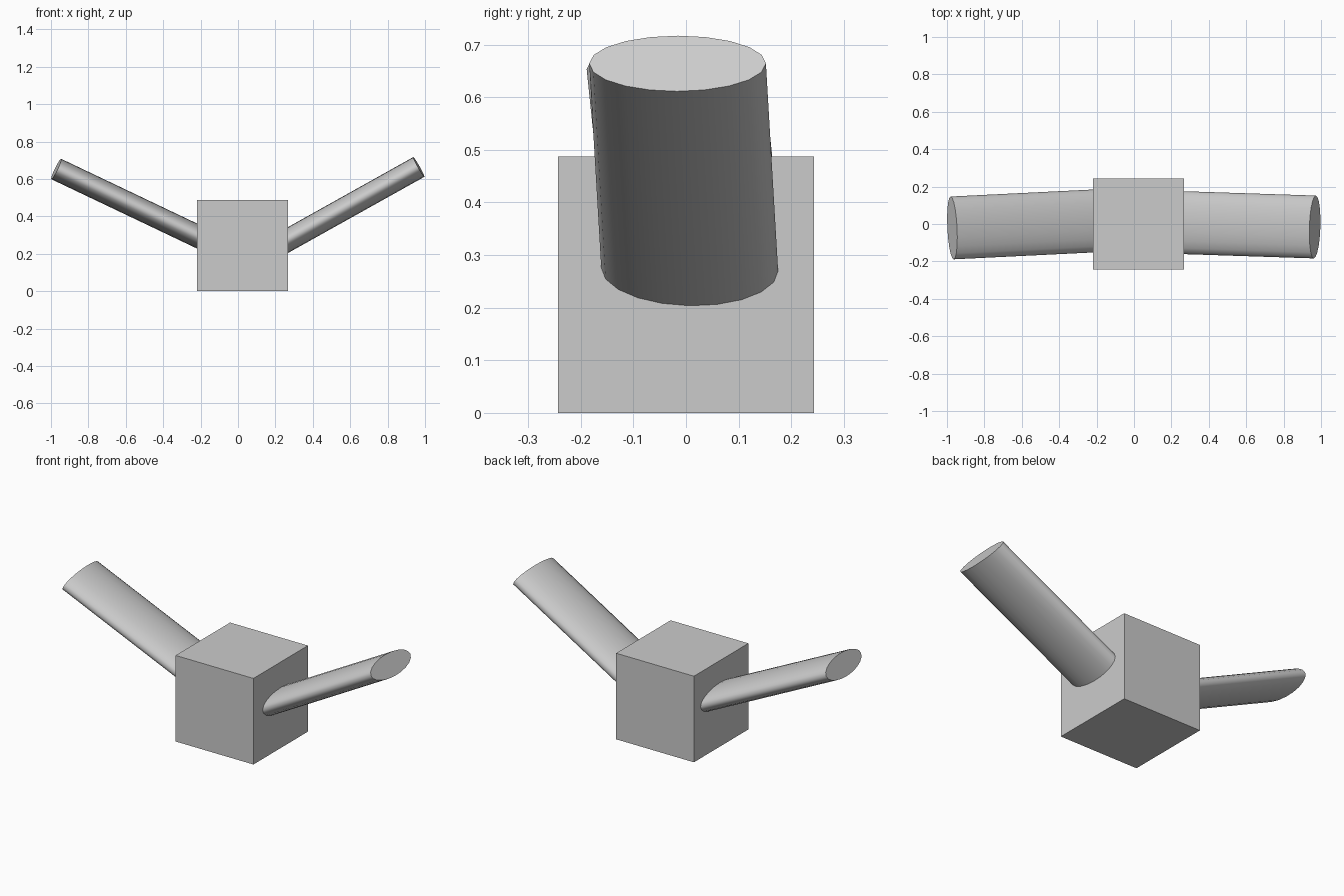
import bpy
import math
from mathutils import Vector, Matrix

if "Cube" in bpy.data.objects:
    bpy.data.objects.remove(bpy.data.objects["Cube"])

# Cube body
bpy.ops.mesh.primitive_cube_add(size=0.487, location=(0.0235, 0, 0.2435))
bpy.context.object.name = "body"


def add_arm(name, root, tip, half_width=0.168, half_thick=0.0605, sunk=0.12):
    """Flattened cylinder from inside the body out to the tip."""
    root, tip = Vector(root), Vector(tip)
    axis = (tip - root).normalized()
    start = root - axis * sunk
    side = Vector((0, 0, 1)).cross(axis).normalized()
    up = axis.cross(side)
    bpy.ops.mesh.primitive_cylinder_add(vertices=20, radius=1, depth=1)
    arm = bpy.context.object
    arm.name = name
    # Local y is the wide direction, x the thin one, z the length
    frame = Matrix((-up * half_thick, side * half_width, axis * (tip - start).length))
    arm.data.transform(Matrix.Translation((start + tip) / 2) @ frame.transposed().to_4x4())
    if frame.determinant() < 0:
        arm.data.flip_normals()
    bpy.ops.object.shade_smooth_by_angle(angle=math.radians(60))


# Raised arms
add_arm("right_arm", (0.267, 0.007, 0.273), (0.967, -0.016, 0.664))
add_arm("left_arm", (-0.22, 0.016, 0.295), (-0.972, -0.021, 0.653))
